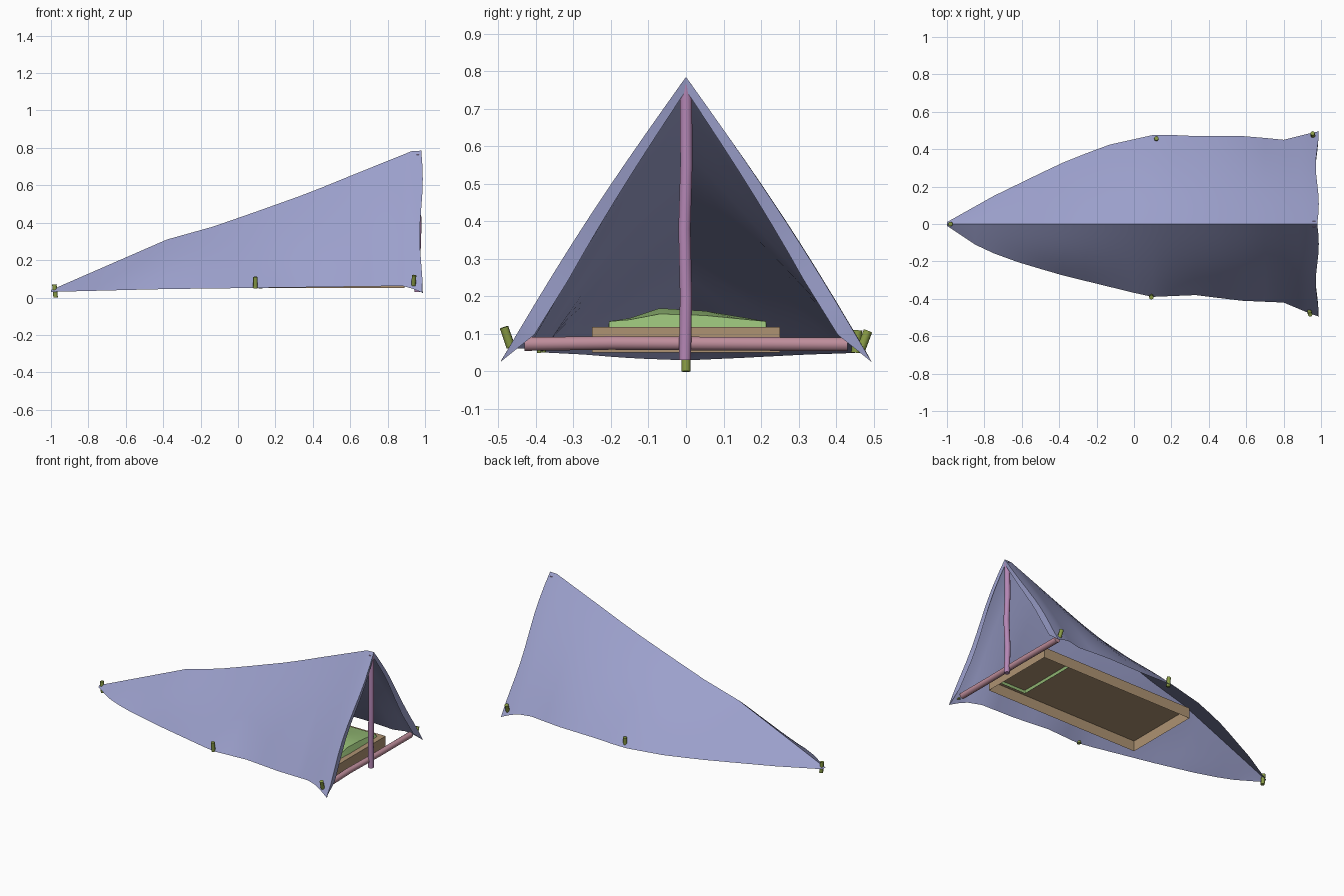
import bpy, bmesh, math
from mathutils import Vector

if "Cube" in bpy.data.objects:
    bpy.data.objects.remove(bpy.data.objects["Cube"])


def material(name, rgb):
    m = bpy.data.materials.new(name)
    m.diffuse_color = (*rgb, 1)
    m.use_nodes = True
    m.node_tree.nodes["Principled BSDF"].inputs["Base Color"].default_value = m.diffuse_color
    return m


CLOTH = material("cloth_blue", (0.33, 0.35, 0.60))
POLE = material("pole_purple", (0.46, 0.24, 0.46))
BAR = material("bar_pink", (0.52, 0.27, 0.33))
WOOD = material("wood_tan", (0.42, 0.29, 0.17))
GREEN = material("pillow_green", (0.30, 0.50, 0.18))
PEG = material("peg_green", (0.25, 0.33, 0.06))


def make(name, bm, mat, angle=None):
    me = bpy.data.meshes.new(name)
    bm.to_mesh(me)
    bm.free()
    ob = bpy.data.objects.new(name, me)
    bpy.context.collection.objects.link(ob)
    me.materials.append(mat)
    if angle:
        bpy.ops.object.select_all(action='DESELECT')
        bpy.context.view_layer.objects.active = ob
        ob.select_set(True)
        bpy.ops.object.shade_smooth_by_angle(angle=math.radians(angle))
    return ob


def interp(table, x):
    for (x0, y0), (x1, y1) in zip(table, table[1:]):
        if x <= x1:
            return y0 + (y1 - y0) * (x - x0) / (x1 - x0)
    return table[-1][1]


def tube(name, pts, r, mat, sides=10):
    """Capped tube through points"""
    bm = bmesh.new()
    pts = [Vector(p) for p in pts]
    q = (pts[-1] - pts[0]).to_track_quat('Z', 'Y')
    rings = []
    for p in pts:
        rings.append([bm.verts.new(p + q @ Vector((r * math.cos(a), r * math.sin(a), 0)))
                      for a in (2 * math.pi * i / sides for i in range(sides))])
    for a, b in zip(rings, rings[1:]):
        for i in range(sides):
            j = (i + 1) % sides
            bm.faces.new((a[i], a[j], b[j], b[i]))
    bm.faces.new(rings[0][::-1])
    bm.faces.new(rings[-1])
    return make(name, bm, mat, 50)


# Canopy: outline tables along x
ridge = [(-1, .04), (-.38, .31), (-.13, .38), (.1, .46), (.38, .56), (.6, .65), (.93, .783), (.98, .785)]
hem_z = [(-1, .03), (-.4, .045), (0, .05), (.9, .062), (.98, .025)]
back_w = [(-1, .01), (-.75, .15), (-.4, .32), (-.15, .42), (.12, .48), (.32, .47), (.6, .47), (.8, .45), (.98, .495)]
front_w = [(-1, .01), (-.85, .11), (-.7, .18), (-.4, .27), (.09, .39), (.33, .38), (.57, .41), (.8, .42), (.98, .495)]
XS = [-1, -.93, -.85, -.75, -.62, -.5, -.38, -.26, -.13, 0, .1, .2, .33, .45, .58, .7, .8, .88, .93, .98]
N = 10


def panel_point(x, t, side):
    w = interp(back_w if side > 0 else front_w, x)
    zr, ze = interp(ridge, x), interp(hem_z, x)
    sag = .012 * math.sin(math.pi * t) * math.sin(7 * x + 2 * side) * (1 - abs(x))
    bulge = .015 * math.sin(math.pi * t) * min(1, x + 1)
    y = side * (w * t + bulge + sag)
    wave = .008 * math.sin(2.5 * math.pi * t) if x > .95 else 0
    return Vector((x + wave, y, zr + (ze - zr) * t))


bm = bmesh.new()
for side in (1, -1):
    grid = [[bm.verts.new(panel_point(x, j / N, side)) for j in range(N + 1)] for x in XS]
    # folded hem around the opening
    fold = []
    for j, v in enumerate(grid[-1]):
        t = j / N
        inset = .004 + .042 * min(1, 1.4 * t) if j < N else 0
        fold.append(bm.verts.new((v.co.x - .004, v.co.y - side * inset,
                                  v.co.z - (.03 * (1 - t) if j < N else 0))))
    grid.append(fold)
    for a, b in zip(grid, grid[1:]):
        for j in range(N):
            f = (a[j], a[j + 1], b[j + 1], b[j])
            bm.faces.new(f if side < 0 else f[::-1])
bmesh.ops.remove_doubles(bm, verts=bm.verts, dist=.0005)
make("tent_canopy", bm, CLOTH, 40)

# Upright pole and ground bar, slightly crooked
tube("upright_pole", [(.962, -.003, .03), (.958, .0, .2), (.964, -.004, .38), (.96, .001, .55), (.962, 0, .765)], .017, POLE)
tube("ground_bar", [(.942, -.43, .073), (.938, -.2, .076), (.943, .1, .074), (.942, .43, .072)], .019, BAR)


# Bed base: open-bottomed box with a thin rim
def open_box(x0, x1, y0, y1, z0, z1):
    bm = bmesh.new()
    bmesh.ops.create_cube(bm, size=1)
    for v in bm.verts:
        v.co = Vector((x0 if v.co.x < 0 else x1, y0 if v.co.y < 0 else y1, z0 if v.co.z < 0 else z1))
    bm.normal_update()
    bmesh.ops.delete(bm, geom=[f for f in bm.faces if f.normal.z < -.5], context='FACES')
    return bm


make("bed_base", open_box(-.21, .89, -.25, .25, .05, .118), WOOD)

# Pillow: open-bottomed, humped top sunk into the bed
bm = bmesh.new()
rows = []
PX = [.65, .66, .72, .78, .84, .865]
PY = [-.21, -.205, -.15, -.07, .05, .14, .213, .218]
crown = [(-.21, 0), (-.15, .25), (-.07, 1), (.05, .8), (.218, 0)]
for i, x in enumerate(PX):
    row = []
    for j, y in enumerate(PY):
        rim = i in (0, len(PX) - 1) or j in (0, len(PY) - 1)
        h = .133 + .037 * interp(crown, y) * math.sin(math.pi * (x - .62) / .27)
        row.append(bm.verts.new((x, y, .1 if rim else h)))
    rows.append(row)
for a, b in zip(rows, rows[1:]):
    for j in range(len(PY) - 1):
        bm.faces.new((a[j], b[j], b[j + 1], a[j + 1]))
make("pillow", bm, GREEN, 25)

# Pegs: base and tip
pegs = {
    "tail_peg": ((-.975, 0, .0), (-.982, 0, .07)),
    "front_mid_peg": ((.093, -.385, .05), (.093, -.392, .11)),
    "back_mid_peg": ((.12, .452, .05), (.12, .458, .11)),
    "front_corner_peg": ((.938, -.467, .065), (.942, -.485, .118)),
    "back_corner_peg": ((.958, .467, .06), (.955, .485, .108)),
}
for name, ends in pegs.items():
    tube(name, ends, .012, PEG, 8)
